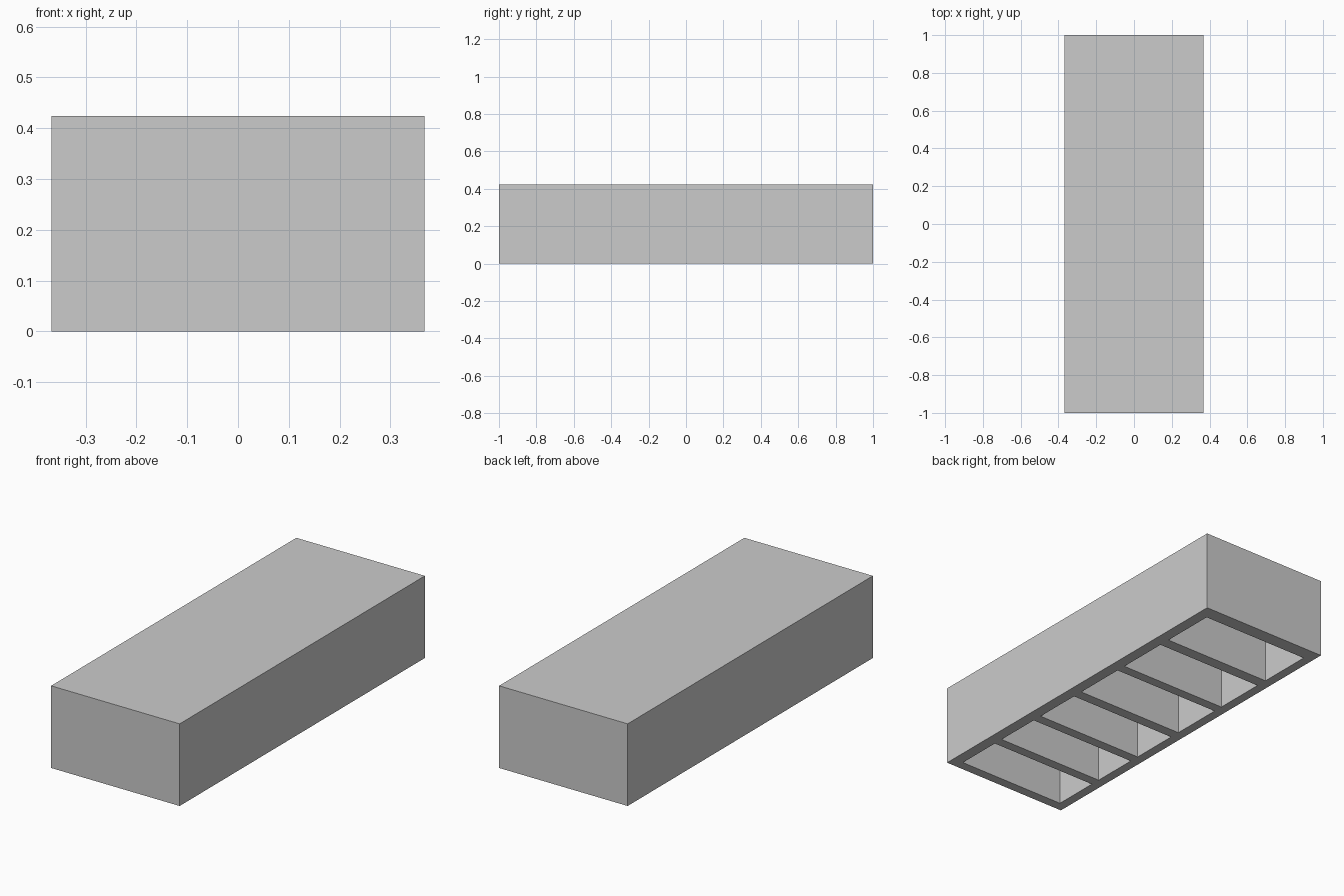
import bpy

if "Cube" in bpy.data.objects:
    bpy.data.objects.remove(bpy.data.objects["Cube"])


def box(name, lo, hi):
    """Axis-aligned box between two corners."""
    centre = [(a + b) / 2 for a, b in zip(lo, hi)]
    size = [b - a for a, b in zip(lo, hi)]
    bpy.ops.mesh.primitive_cube_add(size=1, location=centre)
    obj = bpy.context.object
    obj.name = name
    obj.scale = size
    bpy.ops.object.transform_apply(location=True, rotation=True, scale=True)
    return obj


# Solid outer block
block = box("ribbed_block", (-0.367, -1, 0), (0.367, 1, 0.424))

# Six pockets open to the underside, slightly wider towards the back
pockets = [(-0.949, -0.703), (-0.651, -0.404), (-0.351, -0.094),
           (-0.038, 0.241), (0.293, 0.571), (0.632, 0.926)]
for i, (y0, y1) in enumerate(pockets):
    cutter = box(f"pocket_cutter_{i + 1}", (-0.318, y0, -0.1), (0.308, y1, 0.37))
    cutter.hide_render = True
    mod = block.modifiers.new("pocket", 'BOOLEAN')
    mod.operation = 'DIFFERENCE'
    mod.solver = 'EXACT'
    mod.object = cutter
    bpy.context.view_layer.objects.active = block
    bpy.ops.object.modifier_apply(modifier=mod.name)
    bpy.data.objects.remove(cutter, do_unlink=True)
